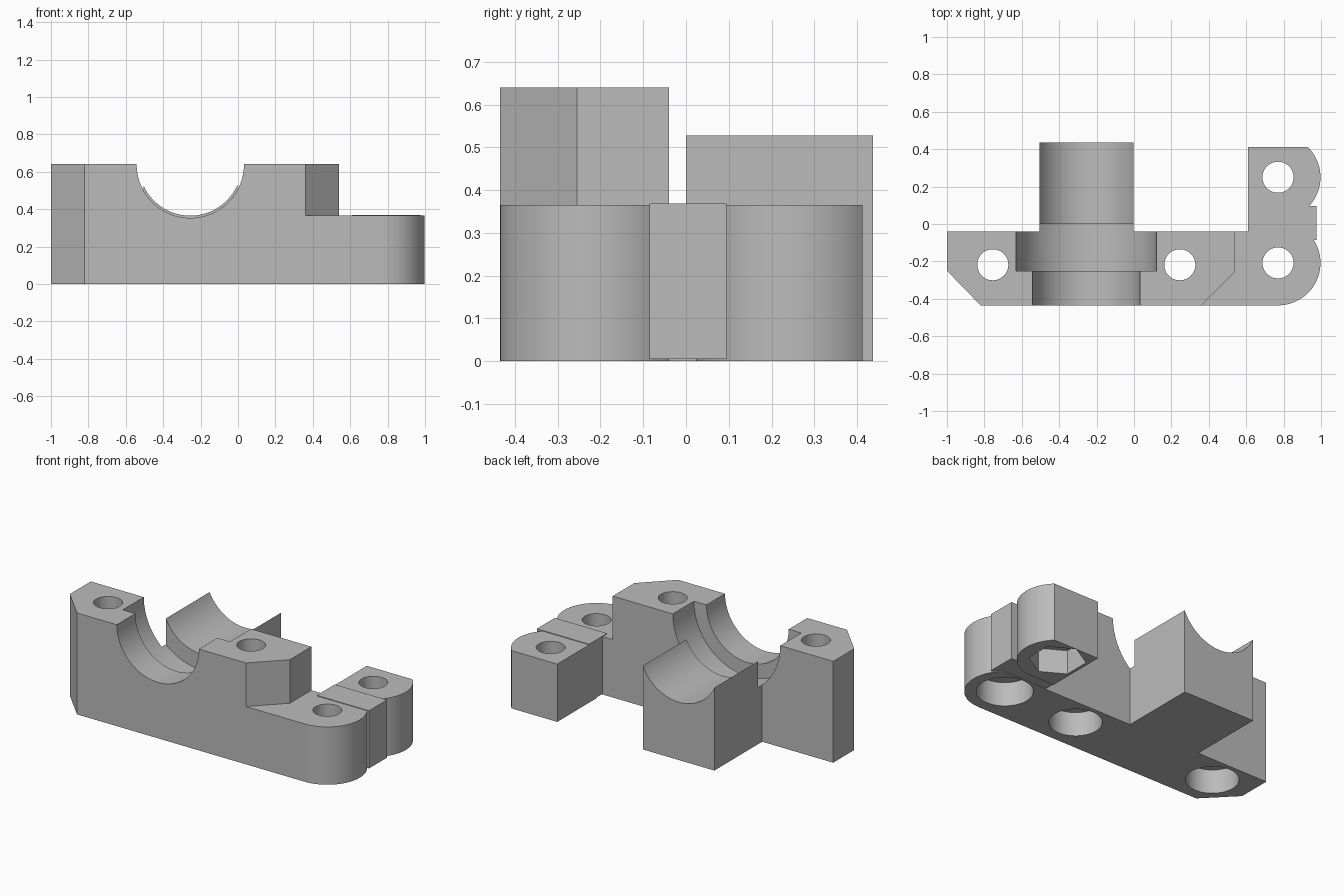
import bpy, bmesh, math
from mathutils import Vector

cube = bpy.data.objects.get("Cube")
if cube:
    bpy.data.objects.remove(cube)

grey = bpy.data.materials.new("plain_grey")
grey.use_nodes = True
colour = (0.5, 0.5, 0.5, 1)
grey.diffuse_color = colour
grey.node_tree.nodes["Principled BSDF"].inputs["Base Color"].default_value = colour


def arc(cx, cy, r, start, end, steps):
    angles = [math.radians(start + (end - start) * i / steps) for i in range(steps + 1)]
    return [(cx + r * math.cos(a), cy + r * math.sin(a)) for a in angles]


def prism(name, outline, low, high, along_y=False):
    """Extrude a 2D outline along z, or an x-z outline along y."""
    bm = bmesh.new()
    verts = [bm.verts.new((u, low, v) if along_y else (u, v, low)) for u, v in outline]
    face = bm.faces.new(verts)
    top = bmesh.ops.extrude_face_region(bm, geom=[face])["geom"]
    shift = Vector((0, high - low, 0)) if along_y else Vector((0, 0, high - low))
    bmesh.ops.translate(bm, vec=shift, verts=[e for e in top if isinstance(e, bmesh.types.BMVert)])
    bmesh.ops.recalc_face_normals(bm, faces=bm.faces)
    mesh = bpy.data.meshes.new(name)
    bm.to_mesh(mesh)
    bm.free()
    mesh.materials.append(grey)
    obj = bpy.data.objects.new(name, mesh)
    bpy.context.collection.objects.link(obj)
    return obj


def rectangle(x0, x1, y0, y1):
    return [(x0, y0), (x1, y0), (x1, y1), (x0, y1)]


def combine(target, other, operation):
    """Apply a boolean and discard the tool object."""
    mod = target.modifiers.new(operation, "BOOLEAN")
    mod.operation, mod.solver, mod.object = operation, "EXACT", other
    bpy.context.view_layer.objects.active = target
    bpy.ops.object.modifier_apply(modifier=mod.name)
    bpy.data.objects.remove(other)


TOP, SHELF = 0.64, 0.365
FRONT, BACK = -0.435, -0.04
LUG_X, LUG_R = 0.77, 0.227
LUG_FRONT_Y, LUG_BACK_Y = -0.208, 0.25

# Main body with a chamfered corner and a rounded end
end_angle = math.degrees(math.asin((BACK - LUG_FRONT_Y) / LUG_R))
outline = [(-1, BACK), (-1, -0.25), (-0.82, FRONT)]
outline += arc(LUG_X, LUG_FRONT_Y, LUG_R, -90, end_angle, 40)
body = prism("bearing_block", outline, 0, TOP)

# Lower shelf beside the angled shoulder
shelf = [(0.54, 1), (0.54, -0.255), (0.295, -0.5), (2, -0.5), (2, 1)]
combine(body, prism("shelf_cutter", shelf, SHELF, 1), "DIFFERENCE")

# Rear saddle, rear lug and the bridge between the lugs
combine(body, prism("rear_saddle", rectangle(-0.504, -0.004, -0.15, 0.437), 0, 0.533), "UNION")
rise = math.degrees(math.asin((0.413 - LUG_BACK_Y) / LUG_R))
lug = [(0.61, 0.413), (0.61, 0.023)] + arc(LUG_X, LUG_BACK_Y, LUG_R, -90, rise, 40)
combine(body, prism("rear_lug", lug, 0, SHELF), "UNION")
combine(body, prism("lug_bridge", rectangle(0.61, 0.975, -0.085, 0.095), 0.005, 0.369), "UNION")

# Stepped half-round bore: front seat, wide groove, rear seat
for name, radius, y0, y1 in (("front_seat", 0.287, -1, -0.2),
                             ("wide_groove", 0.375, -0.25, 0),
                             ("rear_seat", 0.275, -0.1, 1)):
    trough = [(-0.255 + radius, 1)] + arc(-0.255, TOP, radius, 0, -180, 64) + [(-0.255 - radius, 1)]
    combine(body, prism(name, trough, y0, y1, True), "DIFFERENCE")

# Bolt holes with recesses underneath; the rear lug takes a hexagonal one
for x, y, radius, sides in ((-0.755, -0.218, 0.15, 48), (0.245, -0.218, 0.15, 48),
                            (LUG_X, LUG_FRONT_Y, 0.16, 48), (LUG_X, LUG_BACK_Y, 0.163, 6)):
    hole = arc(x, y, 0.083, 0, 360, 48)[:-1]
    recess = arc(x, y, radius, 30, 390, sides)[:-1]
    combine(body, prism("bolt_hole", hole, -1, 1), "DIFFERENCE")
    combine(body, prism("recess", recess, -1, 0.15), "DIFFERENCE")

bpy.ops.object.select_all(action="DESELECT")
body.select_set(True)
bpy.context.view_layer.objects.active = body
bpy.ops.object.shade_smooth_by_angle(angle=math.radians(25))
